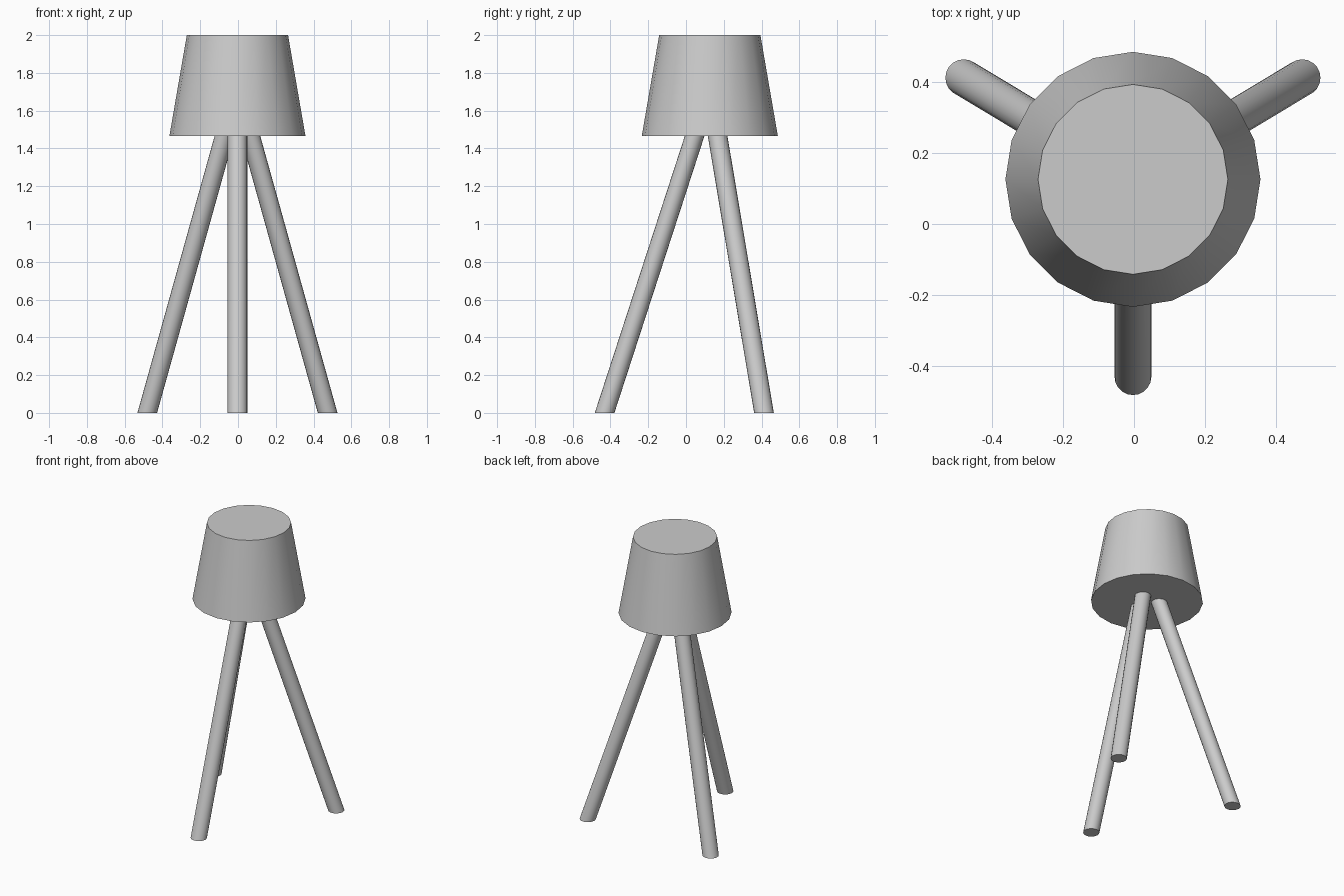
import bpy
import bmesh
from math import sin, cos, pi, radians
from mathutils import Vector

cube = bpy.data.objects.get("Cube")
if cube:
    bpy.data.objects.remove(cube, do_unlink=True)

# One plain grey for the whole lamp
grey = bpy.data.materials.new("plain_grey")
grey.use_nodes = True
colour = (0.6, 0.6, 0.6, 1)
grey.diffuse_color = colour
grey.node_tree.nodes["Principled BSDF"].inputs["Base Color"].default_value = colour

SIDES = 20
CENTRE = Vector((-0.003, 0.126, 0))
SHADE_BASE = 1.467


def skewed_tube(name, low, low_radius, high, high_radius):
    """Closed tube between two level rings, so both ends are cut flat."""
    bm = bmesh.new()
    rings = []
    for centre, radius in ((low, low_radius), (high, high_radius)):
        ring = []
        for i in range(SIDES):
            a = pi / 2 + 2 * pi * i / SIDES
            ring.append(bm.verts.new(centre + radius * Vector((cos(a), sin(a), 0))))
        rings.append(ring)
    bottom, top = rings
    bm.faces.new(bottom[::-1])
    bm.faces.new(top)
    for i in range(SIDES):
        j = (i + 1) % SIDES
        bm.faces.new((bottom[i], bottom[j], top[j], top[i]))
    mesh = bpy.data.meshes.new(name)
    bm.to_mesh(mesh)
    bm.free()
    mesh.materials.append(grey)
    obj = bpy.data.objects.new(name, mesh)
    bpy.context.collection.objects.link(obj)
    bpy.ops.object.select_all(action="DESELECT")
    obj.select_set(True)
    bpy.context.view_layer.objects.active = obj
    bpy.ops.object.shade_smooth_by_angle(angle=radians(30))
    return obj


# Tapered shade
skewed_tube("shade", CENTRE + Vector((0, 0, SHADE_BASE)), 0.36,
            CENTRE + Vector((0, 0, 2)), 0.268)

# Three splayed legs meeting the underside of the shade
for name, angle in (("front_leg", -90), ("back_left_leg", 31), ("back_right_leg", 149)):
    out = Vector((cos(radians(angle)), sin(radians(angle)), 0))
    skewed_tube(name, CENTRE + 0.557 * out, 0.052,
                CENTRE + 0.08 * out + Vector((0, 0, SHADE_BASE)), 0.052)
